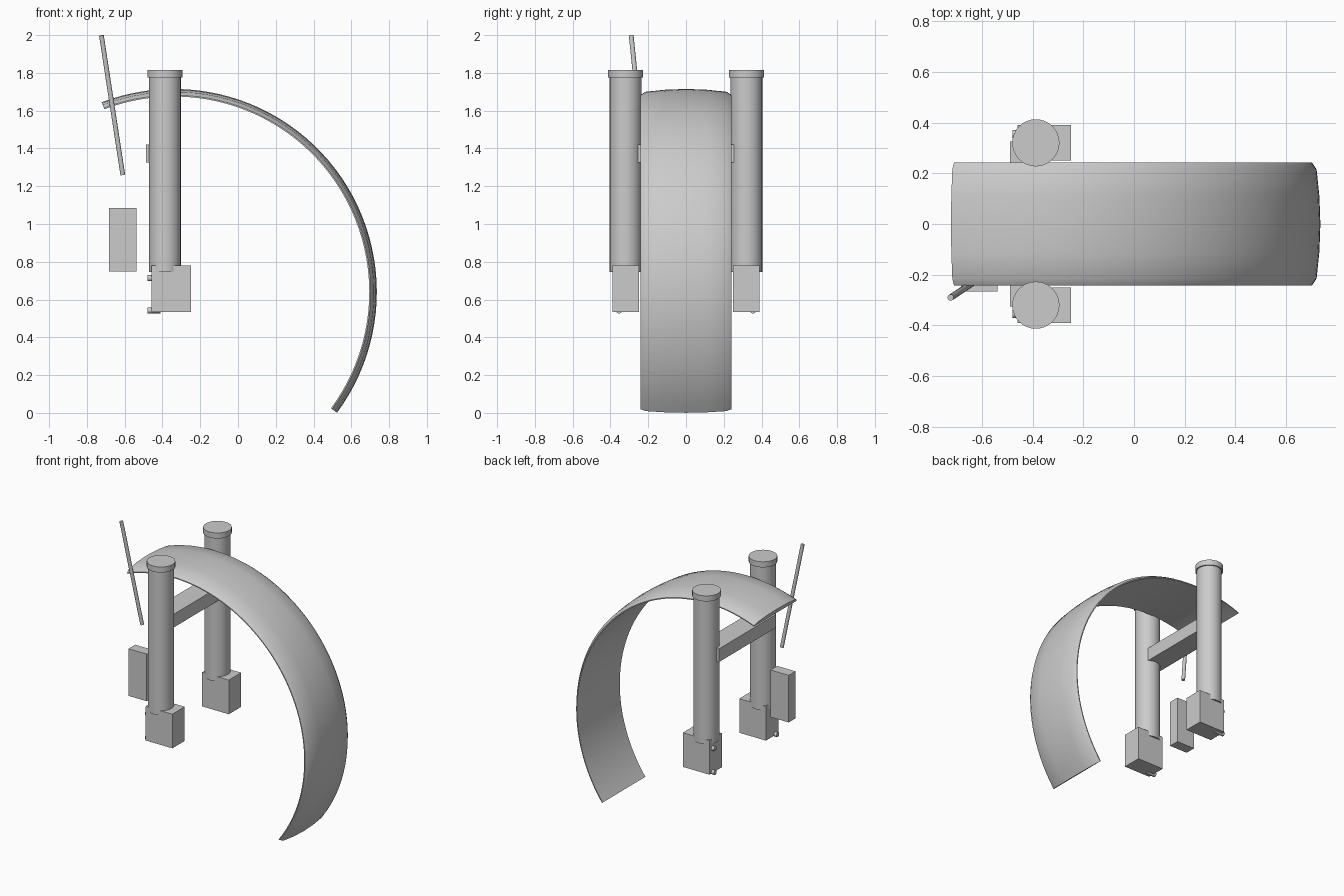
import bpy, bmesh, math
from mathutils import Vector

if "Cube" in bpy.data.objects:
    bpy.data.objects.remove(bpy.data.objects["Cube"])


def finish(bm, name, smooth=False):
    bmesh.ops.recalc_face_normals(bm, faces=bm.faces[:])
    mesh = bpy.data.meshes.new(name)
    bm.to_mesh(mesh)
    bm.free()
    ob = bpy.data.objects.new(name, mesh)
    bpy.context.collection.objects.link(ob)
    if smooth:
        bpy.ops.object.select_all(action='DESELECT')
        ob.select_set(True)
        bpy.context.view_layer.objects.active = ob
        bpy.ops.object.shade_smooth_by_angle(angle=math.radians(35))
    return ob


def box(name, lo, hi):
    bm = bmesh.new()
    bmesh.ops.create_cube(bm, size=1)
    for v in bm.verts:
        v.co = [(a + b) / 2 + c * (b - a) for a, b, c in zip(lo, hi, v.co)]
    return finish(bm, name)


def rod(name, start, end, radius, sides=32):
    start, end = Vector(start), Vector(end)
    axis = end - start
    bm = bmesh.new()
    bmesh.ops.create_cone(bm, cap_ends=True, segments=sides, radius1=radius,
                          radius2=radius, depth=axis.length)
    turn = axis.to_track_quat('Z', 'Y')
    for v in bm.verts:
        v.co = turn @ v.co + (start + end) / 2
    return finish(bm, name, True)


# Crowned fender: cross-section (y, radius) swept round the wheel centre
section = [(-.242, 1.035), (-.242, 1.042), (-.215, 1.06), (-.11, 1.071), (0, 1.075),
           (.11, 1.071), (.215, 1.06), (.242, 1.042), (.242, 1.035)]
CX, CZ, STEPS = -.34, .64, 48
bm = bmesh.new()
rings = []
for i in range(STEPS + 1):
    a = math.radians(-36.5 + (110.8 + 36.5) * i / STEPS)
    rings.append([bm.verts.new((CX + r * math.cos(a), y, CZ + r * math.sin(a)))
                  for y, r in section])
n = len(section)
for p, q in zip(rings, rings[1:]):
    for j in range(n):
        k = (j + 1) % n
        bm.faces.new((p[j], p[k], q[k], q[j]))
bm.faces.new(rings[0])
bm.faces.new(rings[-1])
finish(bm, "fender", True)

# Fork legs with caps, lower blocks and small bolts
FX, FY = -.387, .32
for side, s in (("left", 1), ("right", -1)):
    rod(f"fork_tube_{side}", (FX, s * FY, .747), (FX, s * FY, 1.78), .084)
    rod(f"fork_cap_{side}", (FX, s * FY, 1.775), (FX, s * FY, 1.815), .093)
    ys = sorted((s * .25, s * .39))
    box(f"fork_block_{side}", (-.459, ys[0], .535), (-.248, ys[1], .78))
    rod(f"upper_bolt_{side}", (-.48, s * .355, .713), (-.41, s * .355, .713), .016, 12)
    rod(f"lower_bolt_{side}", (-.48, s * .355, .542), (-.41, s * .355, .542), .016, 12)

# Crossbar joining the legs
box("crossbar", (-.488, -.325, 1.325), (-.335, .325, 1.42))

# Side box and slanted lever
box("side_box", (-.682, -.266, .748), (-.538, -.19, 1.086))
rod("lever", (-.723, -.29, 1.998), (-.61, -.215, 1.26), .0125, 12)
